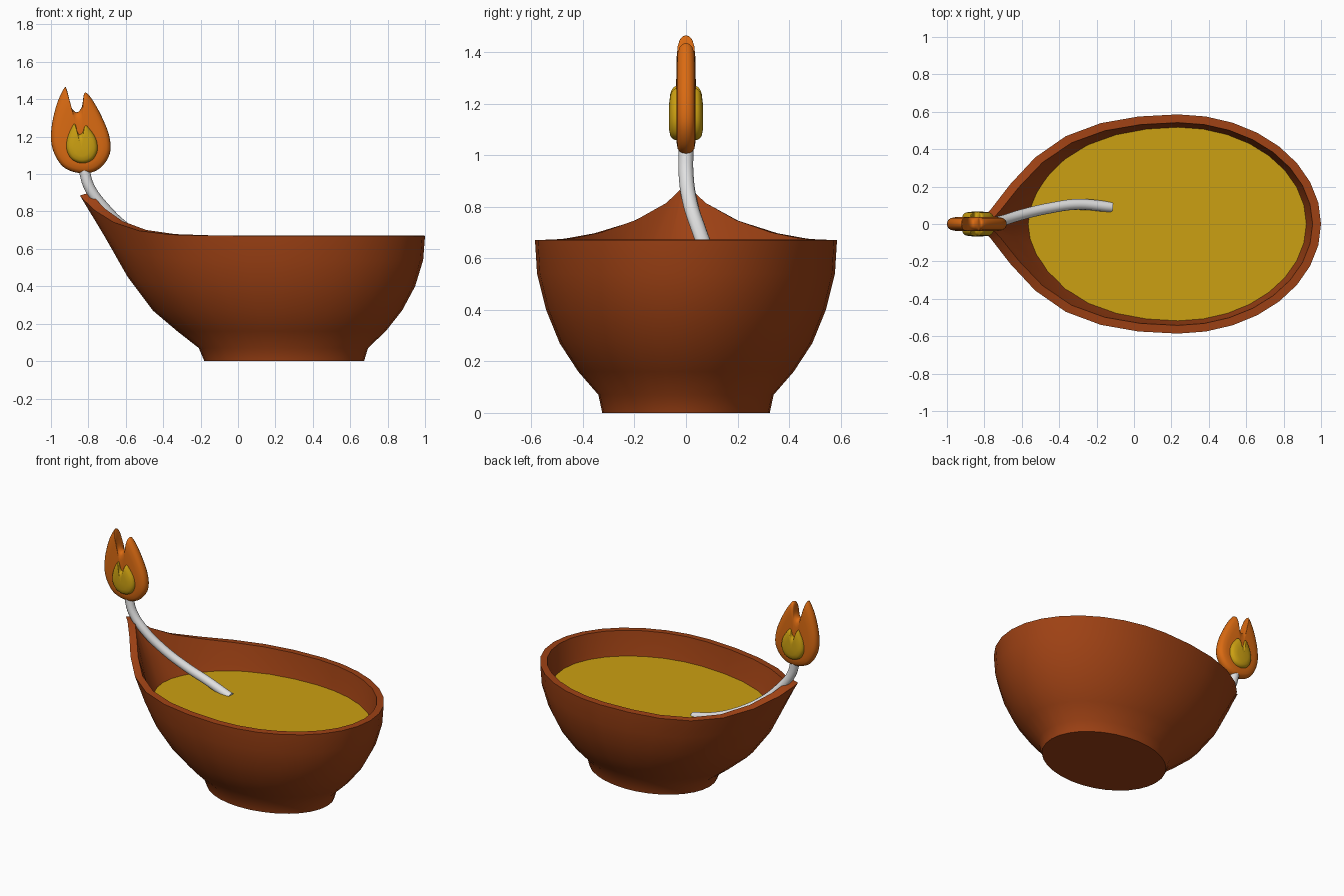
import bpy, bmesh, math
from mathutils import Vector

if "Cube" in bpy.data.objects:
    bpy.data.objects.remove(bpy.data.objects["Cube"])

CX = 0.235  # widest point of the lamp along x
N = 32


def material(name, rgb):
    m = bpy.data.materials.new(name)
    m.diffuse_color = (*rgb, 1)
    m.use_nodes = True
    m.node_tree.nodes["Principled BSDF"].inputs["Base Color"].default_value = m.diffuse_color
    return m


CLAY = material("brown clay", (0.34, 0.053, 0.007))
GOLD = material("golden yellow", (0.60, 0.35, 0.006))
ORANGE = material("flame orange", (0.70, 0.145, 0.006))
WHITE = material("wick white", (0.75, 0.75, 0.75))


def finish(ob, mat, angle):
    ob.data.materials.clear()
    ob.data.materials.append(mat)
    bpy.ops.object.select_all(action='DESELECT')
    ob.select_set(True)
    bpy.context.view_layer.objects.active = ob
    bpy.ops.object.shade_smooth_by_angle(angle=math.radians(angle))


def loft(name, rings, mat, angle=50):
    """Skin a stack of equal-length point rings and cap both ends."""
    bm = bmesh.new()
    vs = [[bm.verts.new(p) for p in r] for r in rings]
    n = len(rings[0])
    for a, b in zip(vs, vs[1:]):
        for i in range(n):
            j = (i + 1) % n
            bm.faces.new((a[i], a[j], b[j], b[i]))
    bm.faces.new(vs[0])
    if len(vs) > 1:
        bm.faces.new(vs[-1][::-1])
        bmesh.ops.recalc_face_normals(bm, faces=bm.faces)
    me = bpy.data.meshes.new(name)
    bm.to_mesh(me)
    bm.free()
    ob = bpy.data.objects.new(name, me)
    bpy.context.collection.objects.link(ob)
    finish(ob, mat, angle)
    return ob


def egg(z, right, left, half, pinch=0.0, lift=0.0):
    """Ellipse whose left end can be pinched to a spout and lifted."""
    pts = []
    for i in range(N):
        t = 2 * math.pi * i / N
        c, s = math.cos(t), math.sin(t)
        u = max(0.0, -c)
        x = CX + ((right - CX) * c if c > 0 else (CX - left) * c)
        pts.append((x, half * s * (1 - 0.99 * pinch * u ** 5.6), z + lift * u ** 6))
    return pts


# Bowl: outside from foot to rim, then down the inside
loft("lamp_bowl", [egg(*r) for r in [
    (0.00, 0.674, -0.18, 0.325),
    (0.07, 0.695, -0.21, 0.34),
    (0.16, 0.79, -0.325, 0.418),
    (0.27, 0.877, -0.455, 0.49, 0.05),
    (0.40, 0.947, -0.59, 0.543, 0.15, 0.05),
    (0.54, 0.99, -0.715, 0.578, 0.5, 0.13),
    (0.67, 1.00, -0.845, 0.586, 1.0, 0.215),
    (0.672, 0.955, -0.79, 0.542, 1.0, 0.23),
    (0.54, 0.93, -0.655, 0.525, 0.4, 0.12),
    (0.40, 0.89, -0.53, 0.49, 0.1, 0.05),
    (0.27, 0.82, -0.39, 0.44),
    (0.14, 0.70, -0.22, 0.35)]], CLAY)

# Oil surface
loft("oil", [egg(0.51, 0.94, -0.59, 0.53)], GOLD)

# Wick: swept tube
cu = bpy.data.curves.new("wick", 'CURVE')
cu.dimensions = '3D'
cu.bevel_depth = 0.029
cu.bevel_resolution = 4
cu.resolution_u = 6
cu.use_fill_caps = True
path = [(-0.825, 0, 1.03), (-0.795, 0, 0.93), (-0.715, 0.015, 0.82), (-0.60, 0.05, 0.71),
        (-0.45, 0.085, 0.615), (-0.30, 0.105, 0.55), (-0.12, 0.09, 0.495)]
sp = cu.splines.new('BEZIER')
sp.bezier_points.add(len(path) - 1)
for bp, p in zip(sp.bezier_points, path):
    bp.co = p
    bp.handle_left_type = bp.handle_right_type = 'AUTO'
tube = bpy.data.objects.new("wick_path", cu)
bpy.context.collection.objects.link(tube)
bpy.context.view_layer.update()
mesh = bpy.data.meshes.new_from_object(tube.evaluated_get(bpy.context.evaluated_depsgraph_get()))
bpy.data.objects.remove(tube)
wick = bpy.data.objects.new("wick", mesh)
bpy.context.collection.objects.link(wick)
finish(wick, WHITE, 50)


def smooth_loop(pts, steps=5):
    """Closed Catmull-Rom curve through the points."""
    p = [Vector(q) for q in pts]
    n, out = len(p), []
    for i in range(n):
        a, b, c, d = p[i - 1], p[i], p[(i + 1) % n], p[(i + 2) % n]
        for k in range(steps):
            t = k / steps
            out.append(0.5 * (2 * b + (c - a) * t + (2 * a - 5 * b + 4 * c - d) * t * t
                              + (3 * b - a - 3 * c + d) * t ** 3))
    return out


def flame(name, outline, centre, thick, profile, mat):
    """Two-sided pillow: outline shrinks to the centre while it swells in y."""
    c = Vector(centre)
    loop = smooth_loop(outline)
    both = [(s, -h) for s, h in reversed(profile)] + [(s, h) for s, h in profile[1:]]
    rings = []
    for s, h in both:
        q = [c + (p - c) * s for p in loop]
        rings.append([(v.x, h * thick, v.y) for v in q])
    loft(name, rings, mat, 75)


# Outer flame with two tongues
flame("outer_flame",
      [(-0.825, 1.003), (-0.74, 1.03), (-0.685, 1.11), (-0.69, 1.21), (-0.74, 1.33),
       (-0.795, 1.42), (-0.822, 1.43), (-0.835, 1.36), (-0.862, 1.33), (-0.892, 1.36),
       (-0.915, 1.45), (-0.93, 1.458), (-0.97, 1.37), (-0.998, 1.24), (-0.99, 1.13),
       (-0.93, 1.035)],
      (-0.84, 1.16), 0.038,
      [(1, 0), (0.985, 0.35), (0.94, 0.65), (0.86, 0.85), (0.7, 0.97), (0.4, 1.0), (0.02, 1.0)],
      ORANGE)

# Inner flame, bulging out of both sides
flame("inner_flame",
      [(-0.835, 1.058), (-0.78, 1.075), (-0.752, 1.125), (-0.76, 1.19), (-0.80, 1.25),
       (-0.818, 1.258), (-0.83, 1.225), (-0.847, 1.212), (-0.86, 1.23), (-0.87, 1.265),
       (-0.882, 1.262), (-0.91, 1.20), (-0.917, 1.135), (-0.89, 1.08)],
      (-0.838, 1.135), 0.066,
      [(1, 0), (1, 0.55), (0.97, 0.7), (0.9, 0.82), (0.78, 0.92), (0.5, 0.99), (0.02, 1.0)],
      GOLD)
